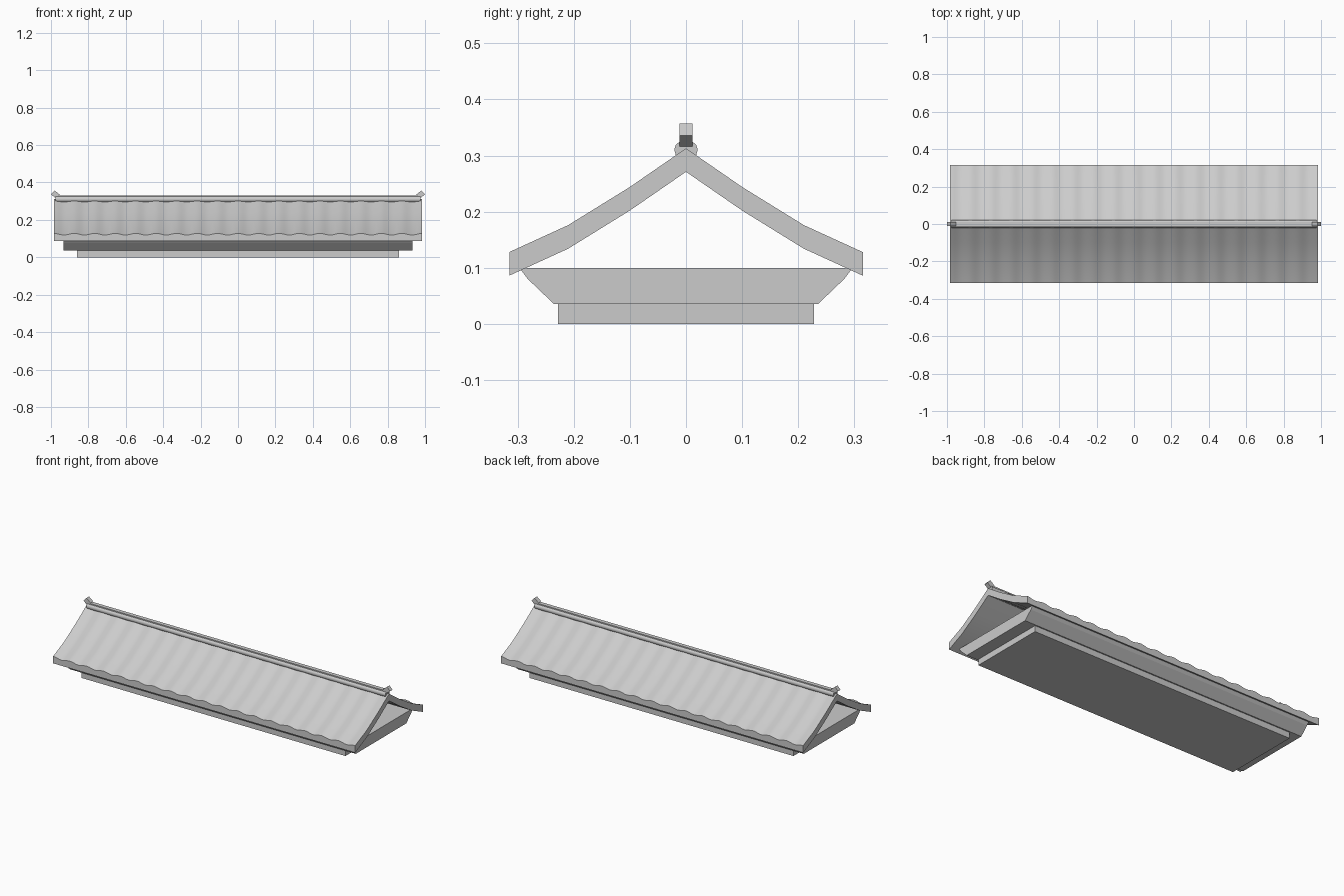
import bpy, bmesh, math

cube = bpy.data.objects.get("Cube")
if cube:
    bpy.data.objects.remove(cube)

grey = bpy.data.materials.new("plain grey")
grey.use_nodes = True
colour = (0.6, 0.6, 0.6, 1)
grey.diffuse_color = colour
grey.node_tree.nodes["Principled BSDF"].inputs["Base Color"].default_value = colour


def finish(name, bm, smooth=None):
    bmesh.ops.recalc_face_normals(bm, faces=bm.faces)
    mesh = bpy.data.meshes.new(name)
    bm.to_mesh(mesh)
    bm.free()
    obj = bpy.data.objects.new(name, mesh)
    bpy.context.collection.objects.link(obj)
    mesh.materials.append(grey)
    if smooth:
        bpy.ops.object.select_all(action="DESELECT")
        obj.select_set(True)
        bpy.context.view_layer.objects.active = obj
        bpy.ops.object.shade_smooth_by_angle(angle=math.radians(smooth))
    return obj


def sweep(name, sections, smooth=None):
    """Join matching closed cross-sections along x and cap both ends."""
    bm = bmesh.new()
    rings = [[bm.verts.new(p) for p in s] for s in sections]
    n = len(rings[0])
    for a, b in zip(rings, rings[1:]):
        for i in range(n):
            j = (i + 1) % n
            bm.faces.new((a[i], a[j], b[j], b[i]))
    bm.faces.new(rings[0])
    bm.faces.new(rings[-1])
    return finish(name, bm, smooth)


def prism(name, half_length, profile, smooth=None):
    return sweep(name, [[(x, y, z) for y, z in profile]
                        for x in (-half_length, half_length)], smooth)


def mirrored(half):
    return half + [(-y, z) for y, z in reversed(half)]


# Stepped base under the roof
prism("base_slab", 0.86, mirrored([(0.228, 0), (0.228, 0.036)]))
prism("eave_base", 0.933, mirrored([(0.235, 0.035), (0.282, 0.08), (0.297, 0.1)]))

# Two curved roof slopes, rippled on top and plain underneath
slope = [(0, 0.313), (0.1, 0.244), (0.21, 0.176), (0.315, 0.128)]
THICK, WAVES, STEPS, DEPTH = 0.042, 18, 8, 0.009
count = WAVES * STEPS
for side, name in ((-1, "front_roof_slope"), (1, "back_roof_slope")):
    sections = []
    for i in range(count + 1):
        x = -0.985 + 1.97 * i / count
        dip = DEPTH * (1 - math.cos(math.tau * i / STEPS)) / 2
        top = [(x, side * y, z - dip) for y, z in slope]
        under = [(x, side * y, z - THICK) for y, z in reversed(slope)]
        sections.append(top + under)
    sweep(name, sections, 25)

# Round ridge tile with a square cap bar
ring = [(0.021 * math.cos(math.tau * k / 12), 0.31 + 0.018 * math.sin(math.tau * k / 12))
        for k in range(12)]
prism("ridge_tile", 0.975, ring, 40)
prism("ridge_cap", 0.975, mirrored([(0.012, 0.31), (0.012, 0.331)]))

# Tilted square finials on the ridge ends
for side, name in ((-1, "right_finial"), (1, "left_finial")):
    outline = [(1.0, 0.336), (0.98, 0.357), (0.953, 0.335), (0.973, 0.315)]
    sweep(name, [[(side * x, y, z) for x, z in outline] for y in (-0.012, 0.012)])
